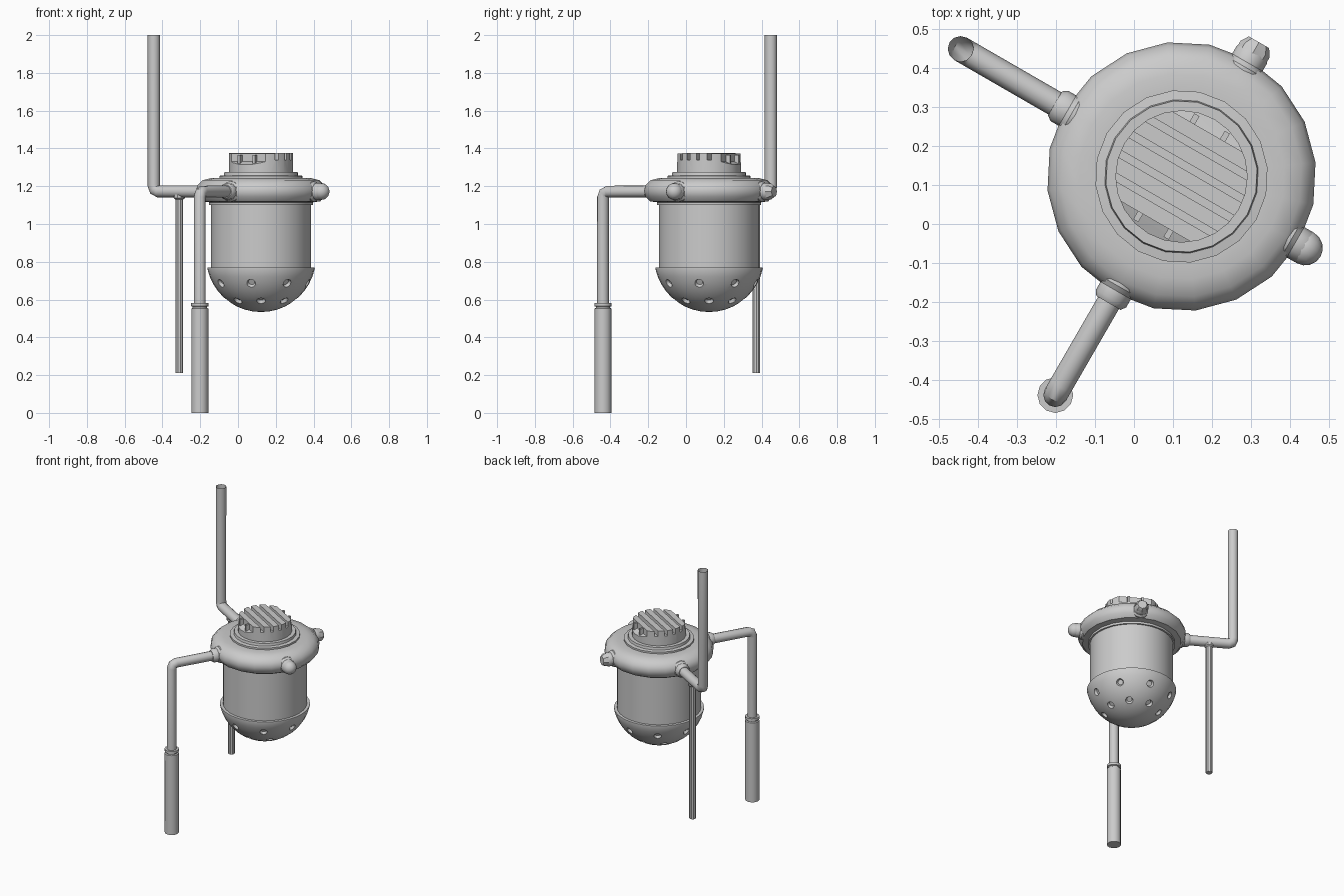
import bpy, bmesh, math
from mathutils import Vector, Matrix

if "Cube" in bpy.data.objects:
    bpy.data.objects.remove(bpy.data.objects["Cube"])

C = Vector((0.122, 0.122, 0))          # axis of the vessel
D = Vector((0.866, -0.5, 0))           # slat direction
U = Vector((0.5, 0.866, 0))            # across the slats
AXIS_Z = 1.172                         # height of the side ports


def polar(az, t, z):
    a = math.radians(az)
    return C + Vector((t * math.cos(a), t * math.sin(a), z))


def finish(bm, name, angle=35):
    bmesh.ops.remove_doubles(bm, verts=bm.verts, dist=1e-5)
    bmesh.ops.recalc_face_normals(bm, faces=bm.faces)
    me = bpy.data.meshes.new(name)
    bm.to_mesh(me)
    bm.free()
    ob = bpy.data.objects.new(name, me)
    bpy.context.collection.objects.link(ob)
    smooth(ob, angle)
    return ob


def smooth(ob, angle=35):
    bpy.ops.object.select_all(action='DESELECT')
    ob.select_set(True)
    bpy.context.view_layer.objects.active = ob
    bpy.ops.object.shade_smooth_by_angle(angle=math.radians(angle))


def lathe(name, profile, n, origin, direction=(0, 0, 1), phase=0):
    """Revolve (radius, height) points about a direction."""
    bm = bmesh.new()
    q = Vector(direction).to_track_quat('Z', 'Y').to_matrix().to_4x4()
    m = Matrix.Translation(origin) @ q @ Matrix.Rotation(math.radians(phase), 4, 'Z')
    rows = [[bm.verts.new(m @ Vector((r * math.cos(math.tau * i / n),
                                      r * math.sin(math.tau * i / n), h)))
             for i in range(n)] if r > 0 else [bm.verts.new(m @ Vector((0, 0, h)))]
            for r, h in profile]
    for a, b in zip(rows, rows[1:]):
        for i in range(n):
            j = (i + 1) % n
            f = [a[i % len(a)], a[j % len(a)], b[j % len(b)], b[i % len(b)]]
            f = list(dict.fromkeys(f))
            if len(f) > 2:
                bm.faces.new(f)
    return finish(bm, name)


def pipe(name, pts, radius, caps):
    cu = bpy.data.curves.new(name, 'CURVE')
    cu.dimensions = '3D'
    cu.bevel_depth = radius
    cu.bevel_resolution = 4
    cu.use_fill_caps = caps
    sp = cu.splines.new('POLY')
    sp.points.add(len(pts) - 1)
    for p, co in zip(sp.points, pts):
        p.co = (*co, 1)
    ob = bpy.data.objects.new(name, cu)
    bpy.context.collection.objects.link(ob)
    bpy.ops.object.select_all(action='DESELECT')
    ob.select_set(True)
    bpy.context.view_layer.objects.active = ob
    bpy.ops.object.convert(target='MESH')
    smooth(bpy.context.object)


def boolean(ob, cutter, op):
    m = ob.modifiers.new('cut', 'BOOLEAN')
    m.object, m.operation, m.solver = cutter, op, 'EXACT'
    bpy.ops.object.select_all(action='DESELECT')
    ob.select_set(True)
    bpy.context.view_layer.objects.active = ob
    bpy.ops.object.modifier_apply(modifier=m.name)
    bpy.data.objects.remove(cutter)
    smooth(ob)


# Vessel body and collar ring
lathe('body', [(0, 0.76), (0.265, 0.76), (0.265, 1.12), (0, 1.12)], 32, C)
lathe('collar_ring', [(0, 1.1), (0.277, 1.1), (0.277, 1.115), (0.315, 1.12), (0.338, 1.145),
                      (0.346, 1.175), (0.338, 1.205), (0.31, 1.232), (0.265, 1.243),
                      (0.222, 1.243), (0.222, 1.255), (0.198, 1.258), (0.195, 1.275),
                      (0, 1.275)], 20, C, phase=6)

# Spherical bowl with two rows of dents
R, CZ = 0.291, 0.825
bowl = lathe('bowl', [(0, 0.77), (0.284, 0.77)] +
             [(R * math.cos(a), CZ - R * math.sin(a)) for a in
              [math.radians(12 + 78 * k / 9) for k in range(9)]] + [(0, CZ - R)], 32, C)
bm = bmesh.new()
for z, phase in ((0.685, -102), (0.592, -90)):
    r = math.sqrt(R * R - (CZ - z) ** 2)
    for k in range(8):
        p = polar(phase + 45 * k, r, z)
        n = (p - C - Vector((0, 0, CZ))).normalized()
        rot = n.to_track_quat('Z', 'Y').to_matrix().to_4x4()
        bmesh.ops.create_cone(bm, cap_ends=True, segments=10, radius1=0.017, radius2=0.033,
                              depth=0.036, matrix=Matrix.Translation(p) @ rot)
boolean(bowl, finish(bm, 'dent_cutter'), 'DIFFERENCE')

# Slatted cap: comb profile swept along D, trimmed to a round outline
prof = [(-0.2, 1.26), (-0.2, 1.30), (-0.145, 1.325)]
for k in range(-2, 3):
    top = 1.377 if abs(k) < 2 else 1.372
    v = k * 0.057
    prof += [(v - 0.019, 1.34 if abs(k) < 2 or k > 0 else 1.33), (v - 0.019, top),
             (v + 0.019, top), (v + 0.019, 1.34 if abs(k) < 2 or k < 0 else 1.33)]
prof += [(0.145, 1.325), (0.2, 1.30), (0.2, 1.26)]
bm = bmesh.new()
ends = [[bm.verts.new(C + D * s + U * v + Vector((0, 0, z))) for v, z in prof]
        for s in (-0.25, 0.25)]
for e in ends:
    bm.faces.new(e)
for i in range(len(prof)):
    j = (i + 1) % len(prof)
    bm.faces.new([ends[0][i], ends[0][j], ends[1][j], ends[1][i]])
cap = finish(bm, 'slatted_cap')
boolean(cap, lathe('cap_cutter', [(0, 1.265), (0.17, 1.265), (0.17, 1.42), (0, 1.42)], 24, C),
        'INTERSECT')

# Small brackets under the outer slats
for side in (-1, 1):
    bm = bmesh.new()
    for s in (-0.045, 0.045):
        p = C + D * s + U * side * 0.142 + Vector((0, 0, 1.32))
        bmesh.ops.create_cube(bm, size=1, matrix=Matrix.Translation(p) @
                              Matrix.Rotation(math.radians(-30), 4, 'Z') @
                              Matrix.Diagonal((0.015, 0.03, 0.09, 1)))
    finish(bm, 'cap_bracket')

# Four side port sockets
for az in (-30, 60, 150, 240):
    d = polar(az, 1, 0) - C
    lathe('port_socket', [(0, 0.28), (0.055, 0.28), (0.055, 0.325), (0.045, 0.338),
                          (0.045, 0.362), (0.036, 0.375), (0, 0.375)], 12,
          C + Vector((0, 0, AXIS_Z)), d)

# Ball plug and blunt plug on the two unused ports
lathe('ball_plug', [(0.045 * math.sin(math.pi * k / 8), 0.367 - 0.045 * math.cos(math.pi * k / 8))
                    if 0 < k < 8 else (0, 0.367 + (0.045 if k else -0.045))
                    for k in range(9)], 14, C + Vector((0, 0, AXIS_Z)), D)
lathe('blunt_plug', [(0, 0.34), (0.043, 0.34), (0.043, 0.378), (0.03, 0.398), (0, 0.398)], 8,
      C + Vector((0, 0, AXIS_Z)), U)


# Elbowed pipes: one rising, one going down as a leg
def elbow(az, reach, z_end):
    s = 1 if z_end > AXIS_Z else -1
    return [polar(az, 0.3, AXIS_Z), polar(az, reach - 0.03, AXIS_Z),
            polar(az, reach - 0.008, AXIS_Z + s * 0.009),
            polar(az, reach, AXIS_Z + s * 0.032), polar(az, reach, z_end)]


pipe('riser_pipe', elbow(150, 0.655, 2.0), 0.033, False)
pipe('leg_pipe', elbow(240, 0.648, 0.5), 0.031, True)
lathe('leg_sleeve', [(0, 0), (0.045, 0), (0.045, 0.552), (0.038, 0.556), (0.038, 0.562),
                     (0.046, 0.565), (0.046, 0.582), (0, 0.582)], 12, polar(240, 0.648, 0))

# Thin rod hanging from the riser's arm
lathe('drain_rod', [(0, 0.21), (0.021, 0.21), (0.021, 1.13), (0.03, 1.137), (0.03, 1.165),
                    (0, 1.165)], 10, polar(150, 0.5, 0))
